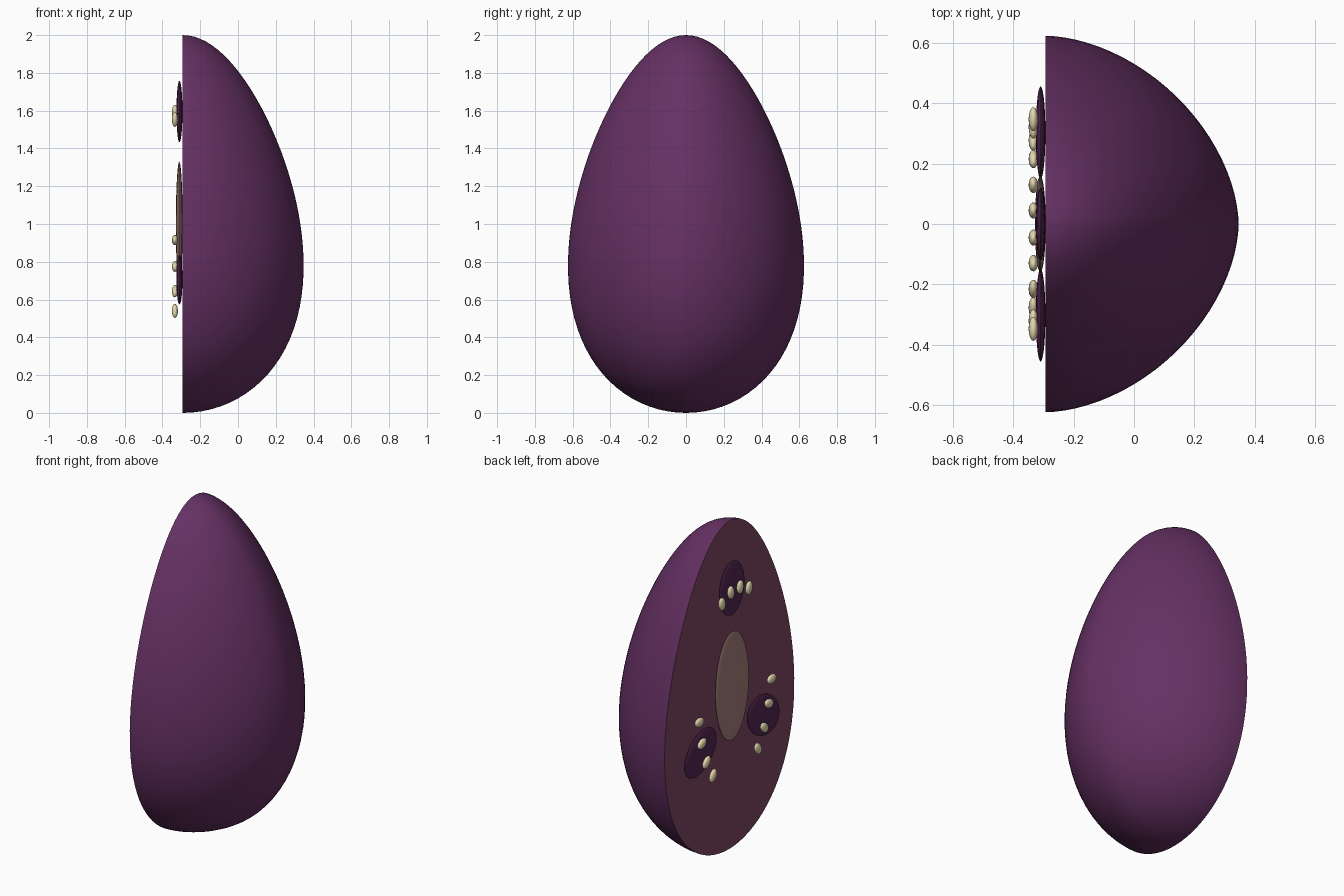
import bpy, bmesh
from math import sin, cos, pi, atan2, radians

cube = bpy.data.objects.get("Cube")
if cube:
    bpy.data.objects.remove(cube, do_unlink=True)

CUT_X = -0.293          # plane of the flat cut side


def material(name, rgb):
    m = bpy.data.materials.new(name)
    m.use_nodes = True
    m.diffuse_color = (*rgb, 1)
    m.node_tree.nodes["Principled BSDF"].inputs["Base Color"].default_value = (*rgb, 1)
    return m


shell_purple = material("shell purple", (0.13, 0.03, 0.125))
cut_maroon = material("cut maroon", (0.21, 0.065, 0.12))
core_pink = material("core dusty pink", (0.37, 0.21, 0.195))
pod_purple = material("dark purple", (0.09, 0.019, 0.086))
seed_cream = material("seed cream", (0.78, 0.69, 0.43))


def smooth(ob):
    bpy.ops.object.select_all(action="DESELECT")
    ob.select_set(True)
    bpy.context.view_layer.objects.active = ob
    bpy.ops.object.shade_smooth_by_angle(angle=radians(35))


# Half egg: tapered rings swept over half a turn, then capped on the cut side
def half_egg(rows=48, cols=48, taper=0.244, power=1.78):
    bm = bmesh.new()
    rings = []
    for i in range(rows + 1):
        t = pi * i / rows
        r = 0.608 * sin(t) * (1 - taper * cos(t))
        ring = []
        for j in range(cols + 1):
            a = pi * j / cols - pi / 2
            c, s = max(cos(a), 0), sin(a)
            x = 1.025 * r * c ** (2 / power)
            y = r * abs(s) ** (2 / power) * (1 if s > 0 else -1)
            ring.append(bm.verts.new((CUT_X + x, y, 1 + cos(t))))
        rings.append(ring)
    for top, low in zip(rings, rings[1:]):
        for j in range(cols):
            bm.faces.new((top[j], low[j], low[j + 1], top[j + 1]))
    bmesh.ops.remove_doubles(bm, verts=bm.verts, dist=1e-5)
    rim = [e for e in bm.edges if e.is_boundary]
    for f in bmesh.ops.contextual_create(bm, geom=rim)["faces"]:
        f.material_index = 1
    bmesh.ops.recalc_face_normals(bm, faces=bm.faces)
    me = bpy.data.meshes.new("half_egg")
    bm.to_mesh(me)
    bm.free()
    me.materials.append(shell_purple)
    me.materials.append(cut_maroon)
    ob = bpy.data.objects.new("half_egg", me)
    bpy.context.collection.objects.link(ob)
    smooth(ob)


# Flattened ellipsoid on the cut side, its long axis pointing along (dy, dz)
def lens(name, x, y, z, size, direction, mat, segments=32):
    bpy.ops.mesh.primitive_uv_sphere_add(
        segments=segments, ring_count=segments // 2, location=(x, y, z),
        rotation=(atan2(-direction[0], direction[1]), 0, 0))
    ob = bpy.context.object
    ob.name = name
    ob.scale = size
    ob.data.materials.append(mat)
    smooth(ob)


half_egg()
lens("core", -0.311, 0, 1.0, (0.018, 0.16, 0.33), (0, 1), core_pink, 48)

# Three pods set around the core
POD = (0.016, 0.12, 0.163)
lens("top_pod", -0.31, 0, 1.595, POD, (0, 1), pod_purple)
for side, label in ((1, "back"), (-1, "front")):
    lens(label + "_pod", -0.31, side * 0.303, 0.706, POD,
         (side * cos(pi / 6), -sin(pi / 6)), pod_purple)

# Seeds in arcs across the pods, fanned out from the middle
SEEDS = [("top_seed", 0.045, 1.591), ("top_seed", 0.13, 1.553),
         ("low_seed", 0.348, 0.915), ("low_seed", 0.322, 0.775),
         ("low_seed", 0.278, 0.645), ("low_seed", 0.216, 0.54)]
for name, y, z in SEEDS:
    for side in (1, -1):
        lens(name, -0.334, side * y, z, (0.016, 0.027, 0.04),
             (side * y, z - 0.9), seed_cream, 16)
